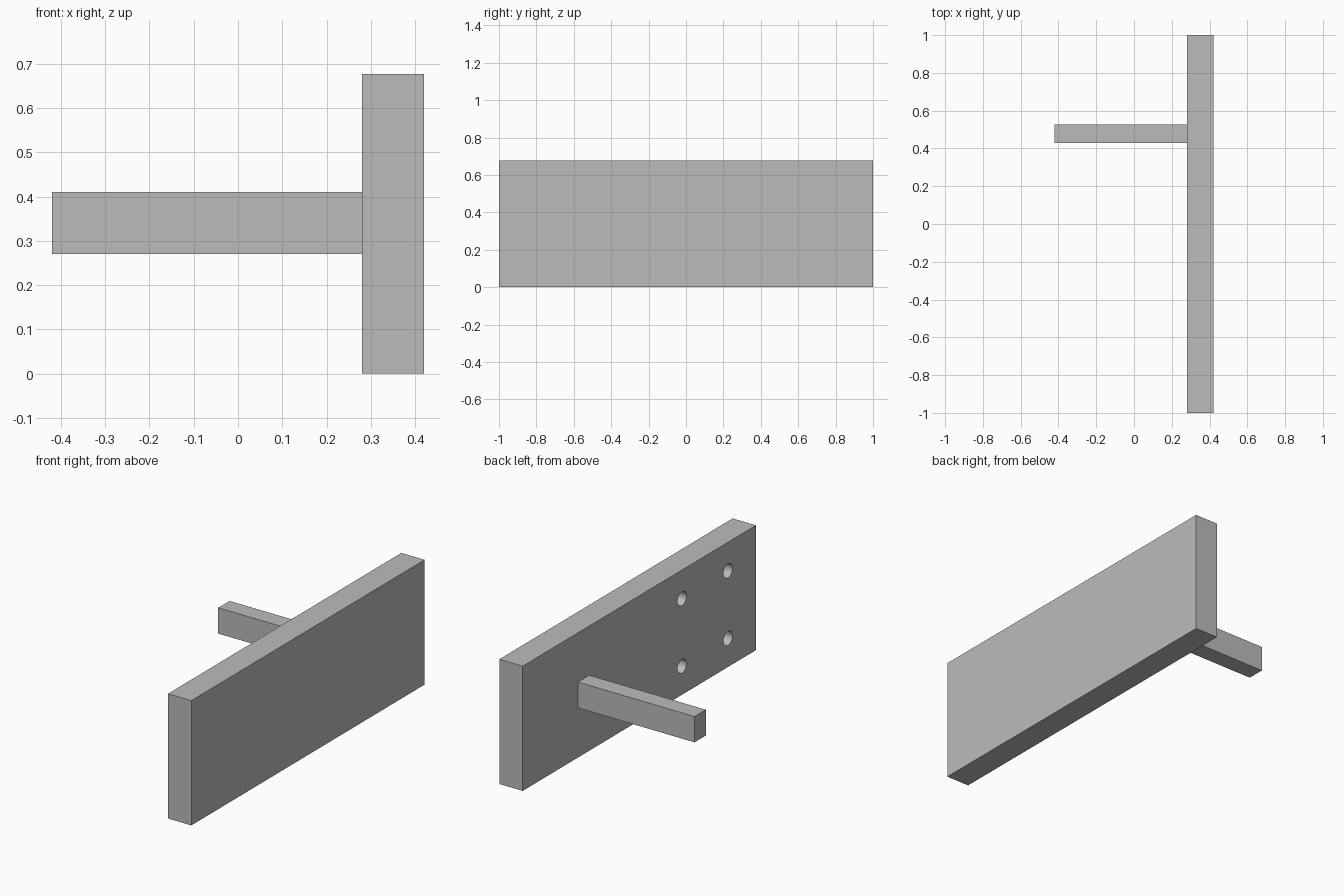
import bpy
from mathutils import Matrix, Vector
import math
import bmesh

cube = bpy.data.objects.get("Cube")
if cube:
    bpy.data.objects.remove(cube, do_unlink=True)

# Single grey material
grey = bpy.data.materials.new("grey")
grey.use_nodes = True
color = (0.5, 0.5, 0.5, 1)
grey.diffuse_color = color
grey.node_tree.nodes["Principled BSDF"].inputs["Base Color"].default_value = color


def finish(name, bm):
    mesh = bpy.data.meshes.new(name)
    bm.to_mesh(mesh)
    bm.free()
    mesh.materials.append(grey)
    obj = bpy.data.objects.new(name, mesh)
    bpy.context.collection.objects.link(obj)
    return obj


def box(name, low, high):
    low, high = Vector(low), Vector(high)
    bm = bmesh.new()
    bmesh.ops.create_cube(bm, size=1, matrix=Matrix.Translation((low + high) / 2)
                          @ Matrix.Diagonal((high - low).to_4d()))
    return finish(name, bm)


# Upright plate and the arm that sticks out of its side
plate_face = 0.28
plate = box("plate", (plate_face, -1, 0), (0.42, 1, 0.677))
box("arm", (-0.42, 0.43, 0.27), (plate_face, 0.527, 0.41))

# Four blind screw holes, cut square to the plate face
hole_depth = 0.1
bm = bmesh.new()
for y in (-0.76, -0.365):
    for z in (0.155, 0.521):
        place = Matrix.Translation((plate_face, y, z)) @ Matrix.Rotation(math.pi / 2, 4, "Y")
        bmesh.ops.create_cone(bm, cap_ends=True, segments=32, radius1=0.038,
                              radius2=0.038, depth=2 * hole_depth, matrix=place)
cutter = finish("hole_cutter", bm)
cutter.hide_render = True

cut = plate.modifiers.new("holes", "BOOLEAN")
cut.operation = "DIFFERENCE"
cut.solver = "EXACT"
cut.object = cutter

# Bake the cut so the helper can go, then smooth the hole walls
bpy.ops.object.select_all(action="DESELECT")
plate.select_set(True)
bpy.context.view_layer.objects.active = plate
bpy.ops.object.modifier_apply(modifier=cut.name)
bpy.data.objects.remove(cutter, do_unlink=True)
bpy.ops.object.shade_smooth_by_angle()
